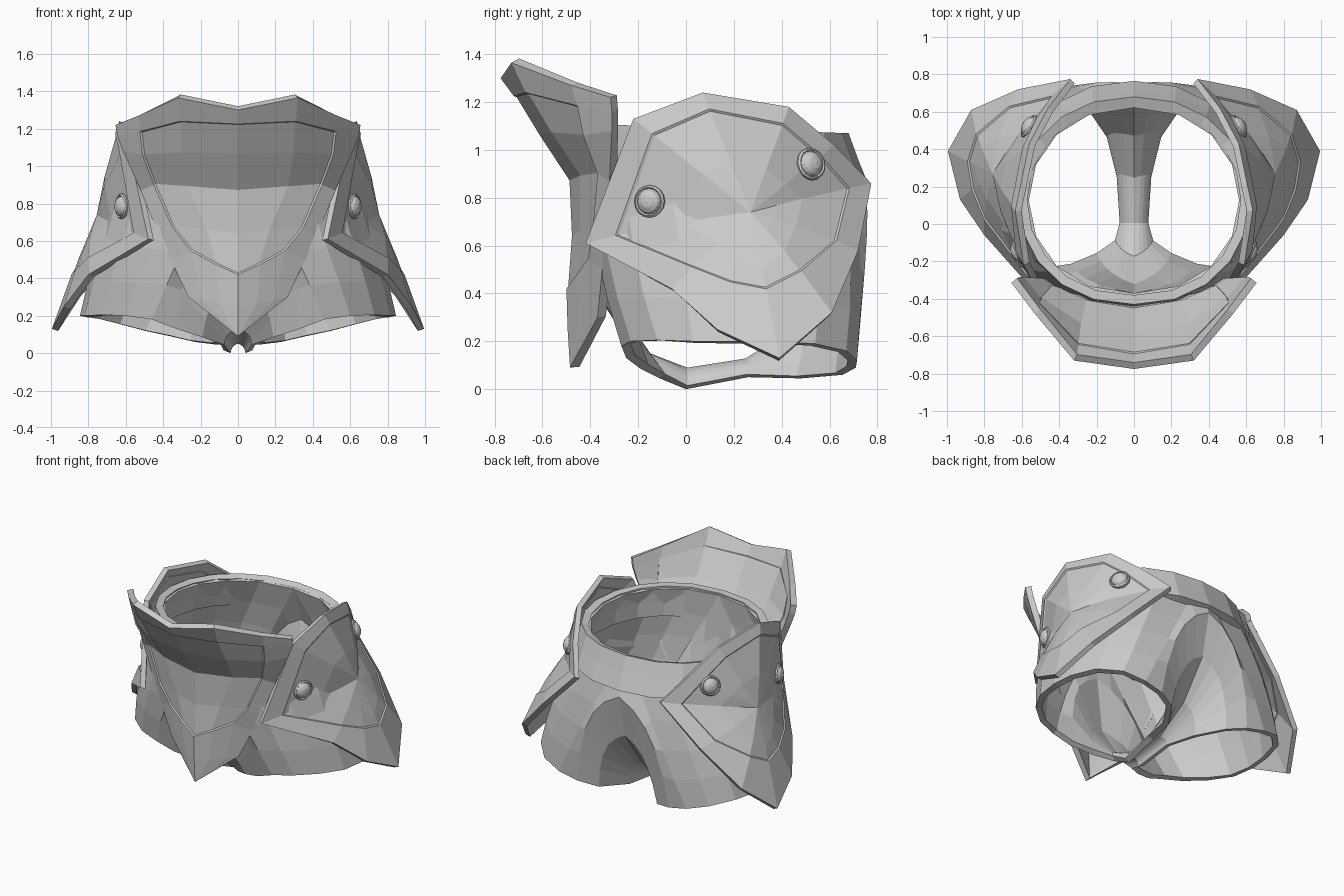
import bpy, bmesh, math
from mathutils import Vector
from mathutils.bvhtree import BVHTree

if "Cube" in bpy.data.objects:
    bpy.data.objects.remove(bpy.data.objects["Cube"])


def lerp(a, b, t):
    return a + (b - a) * t


def loft(rows, closed):
    """Quad surface through rows of points; duplicate points are welded."""
    bm = bmesh.new()
    vs = [[bm.verts.new(p) for p in row] for row in rows]
    n = len(rows[0])
    for a, b in zip(vs, vs[1:]):
        for i in range(n if closed else n - 1):
            j = (i + 1) % n
            bm.faces.new((a[i], a[j], b[j], b[i]))
    return bm


def weld_outward(bm, axis):
    """Weld, then make normals point away from a vertical axis at (x, y)."""
    bmesh.ops.remove_doubles(bm, verts=bm.verts, dist=0.0005)
    bmesh.ops.recalc_face_normals(bm, faces=bm.faces)
    flux = 0
    for f in bm.faces:
        d = f.calc_center_median() - Vector((axis[0], axis[1], 0))
        d.z = 0
        flux += f.normal.dot(d) * f.calc_area()
    if flux < 0:
        bmesh.ops.reverse_faces(bm, faces=bm.faces)
    bm.normal_update()


def finish(name, bm, mirror=False, thickness=0):
    me = bpy.data.meshes.new(name)
    bm.to_mesh(me)
    ob = bpy.data.objects.new(name, me)
    bpy.context.collection.objects.link(ob)
    if mirror:
        m = ob.modifiers.new("mirror", 'MIRROR')
        m.use_clip = True
        m.merge_threshold = 0.002
    if thickness:
        s = ob.modifiers.new("thickness", 'SOLIDIFY')
        s.thickness = thickness
        s.offset = -1
    return ob


def waist(deg, rx, front, back, z):
    a = math.radians(deg)
    mid, ry = (front + back) / 2, (back - front) / 2
    c, s = math.cos(a), math.sin(a)
    return Vector((rx * abs(s) ** 0.9 * (1 if s >= 0 else -1), mid - ry * c, z + 0.02 * c))


# Shorts: each leg opening lofts up to half the waist plus the centre seam
leg = [(.04, 0, 0), (.075, -.11, .045), (.19, -.19, .085), (.33, -.25, .13), (.46, -.27, .18),
       (.6, -.23, .2), (.73, -.12, .205), (.82, .03, .2), (.845, .2, .2), (.83, .36, .2),
       (.77, .54, .19), (.65, .67, .16), (.5, .715, .12), (.36, .71, .09), (.23, .655, .06),
       (.11, .48, .045), (.055, .26, .05)]
front_seam = [(0, 0, .05), (0, -.2, .13), (0, -.36, .38), (0, -.41, .8)]
back_seam = [(0, .755, .8), (0, .69, .5), (0, .5, .24), (0, .26, .09)]
top = [waist(22.5 * i, .6, -.41, .66, 1.08) for i in range(9)]
top[0].x = top[8].x = 0
target = [Vector(p) for p in front_seam] + top + [Vector(p) for p in back_seam]
rows = []
for k in range(6):
    t, row = k / 5, []
    for i, (r, g) in enumerate(zip(leg, target)):
        r = Vector(r)
        on_waist = 4 <= i <= 12
        a, b = (.6, .5) if on_waist else (.85, .15)
        c = Vector((lerp(g.x, r.x, a), lerp(g.y, r.y, .3), lerp(g.z, r.z, b)))
        if on_waist:
            c.y += .09 if g.y > .2 else -.06 if g.y < -.2 else 0
        elif i > 12:
            c.y += .03
        row.append(r * (1 - t) ** 2 + c * 2 * t * (1 - t) + g * t * t)
    rows.append(row)
bm = loft(rows, True)
weld_outward(bm, (.38, .2))
finish("shorts", bm, True, .04)

# Waistband sloping outward over the top of the shorts
bands = [(.62, -.43, .68, 1.09), (.64, -.435, .72, .98), (.655, -.44, .765, .87)]
bm = loft([[waist(18 * i, *b) for i in range(20)] for b in bands], True)
weld_outward(bm, (0, .13))
finish("waistband", bm, False, .05)

# Front plate: flared top, pointed bottom; each row runs centre, mid, panel edge, side
half = [[(0, -.775, 1.3), (.32, -.73, 1.365), (.53, -.48, 1.27), (.655, -.315, 1.22)],
        [(0, -.72, 1.225), (.31, -.67, 1.24), (.525, -.455, 1.185), (.645, -.31, 1.16)],
        [(0, -.62, 1.06), (.3, -.57, 1.07), (.51, -.43, 1.06), (.615, -.31, 1.08)],
        [(0, -.495, .87), (.27, -.45, .89), (.45, -.37, .9), (.52, -.32, .87)],
        [(0, -.485, .64), (.17, -.45, .66), (.35, -.39, .67), (.42, -.34, .62)],
        [(0, -.5, .42), (.12, -.46, .475), (.25, -.41, .545), (.36, -.35, .5)],
        [(0, -.495, .25), (.1, -.455, .265), (.19, -.41, .28), (.265, -.37, .3)],
        [(0, -.485, .09)] * 4]
rows = [[(-x, y, z) for x, y, z in reversed(r[1:])] + r for r in half]
bm = loft(rows, False)
bm.faces.ensure_lookup_table()
panel = [bm.faces[r * 6 + c] for r in range(1, 5) for c in range(1, 5)]
weld_outward(bm, (0, .13))
bmesh.ops.inset_region(bm, faces=panel, thickness=.008, depth=-.008, use_even_offset=True)
finish("front_plate", bm, False, .04)

# Hip plates: outline rings closing on a centre, with a slightly sunken panel
outline = [(.48, -.42, .61), (.59, -.22, 1.13), (.635, .07, 1.24), (.56, .43, 1.18),
           (.46, .62, 1.02), (.34, .775, .86), (.62, .72, .58), (.87, .61, .32),
           (.995, .39, .13), (.93, .13, .25), (.8, -.06, .42)]
inset = [.2, .17, .14, .16, .17, .2, .22, .4, .47, .4, .27]
centre = Vector((.755, .27, .74))


def hip_ring(ts, rise=0):
    pts = []
    for p, t in zip(outline, ts):
        p = Vector(p)
        out = Vector((1, (p.y - .2) * .9, .3)).normalized()
        bulge = .065 * abs(p.y - .25) * 4 * t * (1 - t)
        pts.append(p.lerp(centre, t) + out * (bulge + rise))
    return pts


n = len(outline)
bm = loft([hip_ring([0] * n), hip_ring(inset), hip_ring([t + .015 for t in inset], -.008),
           hip_ring([.6] * n, -.004), hip_ring([.8] * n, -.004), [centre] * n], True)
weld_outward(bm, (0, .2))
tree = BVHTree.FromBMesh(bm)
finish("hip_plate", bm, True, .035)

# Rivets: domed heads with a rim, seated on the hip plates
profile = [(.068, -.02), (.068, .01), (.06, .018), (.054, .012), (.046, .026), (.026, .038), (0, .042)]
for name, y, z in (("front_rivet", -.15, .785), ("rear_rivet", .52, .94)):
    hit, normal, _, _ = tree.ray_cast(Vector((3, y, z)), Vector((-1, 0, 0)))
    rot = normal.to_track_quat('Z', 'Y')
    bm = loft([[hit + rot @ Vector((r * math.cos(a), r * math.sin(a), h))
                for a in (i * math.tau / 16 for i in range(16))] for r, h in profile], True)
    bmesh.ops.remove_doubles(bm, verts=bm.verts, dist=0.0005)
    bmesh.ops.recalc_face_normals(bm, faces=bm.faces)
    finish(name, bm, True)
